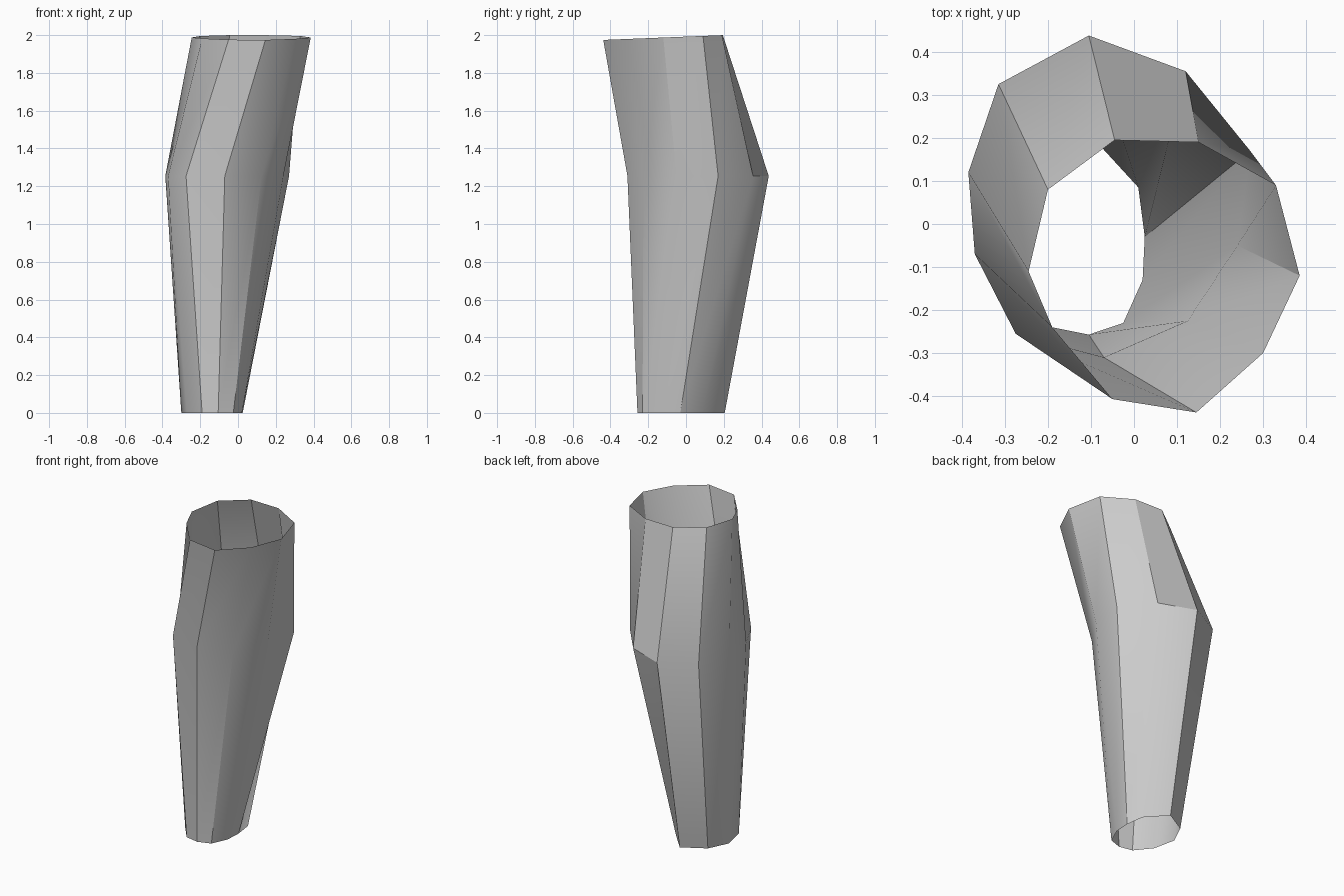
import bpy, bmesh, math

if "Cube" in bpy.data.objects:
    bpy.data.objects.remove(bpy.data.objects["Cube"])

# Cross-sections of the bent, open ten-sided tube, listed in matching order
bottom = [(-.24, .125), (-.10, .205), (.01, .085), (.025, -.03), (.02, -.13),
          (-.025, -.23), (-.105, -.257), (-.19, -.24), (-.27, -.14), (-.30, 0)]
bend = [(-.315, .325), (-.105, .438), (.12, .355), (.27, .17), (.24, -.05),
        (.125, -.225), (-.07, -.31), (-.275, -.255), (-.37, -.07), (-.385, .12)]
top = [(-.20, .08), (-.045, .195), (.15, .19), (.33, .09), (.385, -.12),
       (.30, -.30), (.145, -.438), (-.05, -.407), (-.19, -.24), (-.245, -.11)]

bm = bmesh.new()


def ring(points, z, tilt=0.0):
    return [bm.verts.new((x, y, z + tilt * y)) for x, y in points]


# The top rim leans slightly down toward the front
rings = [ring(bottom, 0), ring(bend, 1.254), ring(top, 1.992, 0.04)]

# Bridge neighbouring rings with quads, leaving both ends open
for low, high in zip(rings, rings[1:]):
    for i in range(len(low)):
        j = (i + 1) % len(low)
        bm.faces.new((low[j], low[i], high[i], high[j]))

mesh = bpy.data.meshes.new("bent_sleeve")
bm.to_mesh(mesh)
bm.free()
sleeve = bpy.data.objects.new("bent_sleeve", mesh)
bpy.context.collection.objects.link(sleeve)

# Soft shading with the stronger folds kept crisp
bpy.context.view_layer.objects.active = sleeve
sleeve.select_set(True)
bpy.ops.object.shade_smooth_by_angle(angle=math.radians(30))
